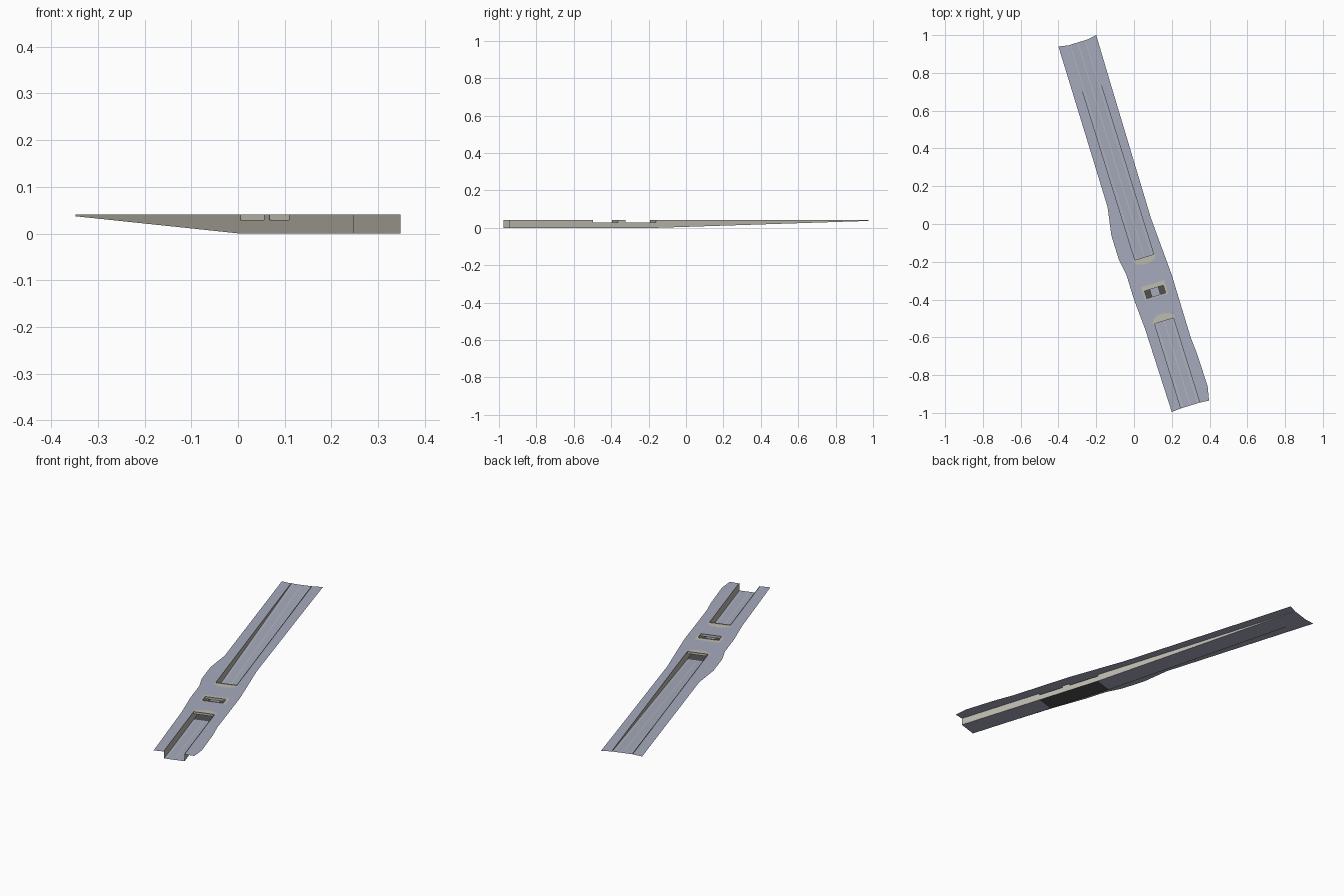
import bpy, bmesh, math
from mathutils import Vector

if "Cube" in bpy.data.objects:
    bpy.data.objects.remove(bpy.data.objects["Cube"])

A = math.radians(17.23)
S, C = math.sin(A), math.cos(A)
W = 0.052            # half width of the trench
END = 1.006          # half length
GROUND, TOP, ROOF = 0.037, 0.041, 0.029
N, F = -0.184, -0.537        # tunnel portals
S0, S1 = -0.356, -0.397      # skylight ends


def mat(name, col):
    m = bpy.data.materials.new(name)
    m.diffuse_color = (*col, 1)
    m.use_nodes = True
    m.node_tree.nodes["Principled BSDF"].inputs["Base Color"].default_value = m.diffuse_color
    return m


PAVE = mat("blue_grey_paving", (0.38, 0.40, 0.50))
CONC = mat("pale_concrete", (0.52, 0.50, 0.44))
DARK = mat("dark_asphalt", (0.08, 0.08, 0.085))
LINE = mat("pale_marking", (0.50, 0.50, 0.49))


def P(v, u, z):
    """Across, along, height -> world."""
    return Vector((v * C - u * S, v * S + u * C, z))


def make(name, faces, material):
    bm = bmesh.new()
    for f in faces:
        bm.faces.new([bm.verts.new(p) for p in f])
    bmesh.ops.remove_doubles(bm, verts=bm.verts, dist=1e-5)
    finish(name, bm, material)


def finish(name, bm, material):
    me = bpy.data.meshes.new(name)
    bm.to_mesh(me)
    bm.free()
    me.materials.append(material)
    bpy.context.collection.objects.link(bpy.data.objects.new(name, me))


def floor_z(u):
    return max(0.0, (u - N) / (END - N) * GROUND)


def strip(v0, v1, u0, u1, lift=0.0):
    return [P(v0, u0, floor_z(u0) + lift), P(v1, u0, floor_z(u0) + lift),
            P(v1, u1, floor_z(u1) + lift), P(v0, u1, floor_z(u1) + lift)]


def flat(v0, v1, u0, u1, z):
    return [P(v0, u0, z), P(v1, u0, z), P(v1, u1, z), P(v0, u1, z)]


def wall(v0, u0, v1, u1, b0, b1, t):
    return [P(v0, u0, b0), P(v1, u1, b1), P(v1, u1, t), P(v0, u0, t)]


# ground sheet, notched by both trenches and pierced by the skylight
left = [(-0.40, 0.94), (-0.14, 0.09), (-0.12, -0.06), (-0.08, -0.19), (-0.04, -0.27),
        (0.0, -0.40), (0.06, -0.56), (0.20, -0.995)]
right = [(0.397, -0.935), (0.39, -0.86), (0.335, -0.69), (0.30, -0.60),
         (0.20, -0.27), (0.09, 0.03), (-0.12, 0.73), (-0.20, 1.0)]
w = lambda pts: [Vector((x, y, GROUND)) for x, y in pts]
outer = (w(left) + [P(v, u, GROUND) for v, u in ((-W, -END), (-W, F), (W, F), (W, -END))]
         + w(right) + [P(v, u, GROUND) for v, u in ((W, END), (W, N), (-W, N), (-W, END))])
bm = bmesh.new()
for ring in (outer, flat(-W, W, S1, S0, GROUND)):
    vs = [bm.verts.new(p) for p in ring]
    for i in range(len(vs)):
        bm.edges.new((vs[i - 1], vs[i]))
bmesh.ops.triangle_fill(bm, use_beauty=True, edges=bm.edges[:], normal=(0, 0, 1))
for f in bm.faces:
    f.normal_update()
    if f.normal.z < 0:
        f.normal_flip()
finish("ground_sheet", bm, PAVE)

# road floors: ramp, level trench, tunnel
make("ramp_floor", [strip(-W, W, N, END)], PAVE)
make("trench_floor", [strip(-W, W, -END, F)], PAVE)
make("tunnel_floor", [strip(-W, W, F, N)], DARK)

# lane markings on the open floors
marks = []
for u0, u1 in ((N, END), (-END, F)):
    for v in (-0.042, 0.0, 0.042):
        marks.append(strip(v - 0.002, v + 0.002, u0, u1, 0.0006))
make("lane_markings", marks, LINE)

# side walls, rising as a low curb above the ground
sides, tunnel, shaft = [], [], []
for s in (-W, W):
    sides.append(wall(s, N, s, END, 0, GROUND, TOP))
    sides.append(wall(s, -END, s, F, 0, 0, TOP))
    tunnel.append(wall(s, F, s, N, 0, 0, ROOF))
    shaft.append(wall(s, S1, s, S0, ROOF, ROOF, TOP))
make("trench_walls", sides, CONC)
make("tunnel_walls", tunnel, CONC)

# portal headwalls and skylight shaft
make("portal_headwalls", [wall(-W, u, W, u, ROOF, ROOF, TOP) for u in (N, F)], CONC)
shaft += [wall(-W, u, W, u, ROOF, ROOF, TOP) for u in (S0, S1)]
make("skylight_shaft", shaft, CONC)

# tunnel roof either side of the skylight, and the slab bridging it
make("tunnel_roof", [flat(-W, W, F, S1, ROOF), flat(-W, W, S0, N, ROOF)], CONC)
make("skylight_slab", [flat(-0.024, 0.024, S1, S0, ROOF)], PAVE)


# pale aprons: half ellipses at the portals, frame at the skylight
def apron(u0, depth):
    pts = [(0.062 * math.cos(math.pi * i / 14), depth * math.sin(math.pi * i / 14))
           for i in range(15)]
    return [P(v, u0 + d, GROUND + 0.0006) for v, d in pts]


make("portal_aprons", [apron(N, -0.037), apron(F, 0.04)], CONC)
z = GROUND + 0.0006
make("skylight_apron", [
    flat(-0.064, 0.064, S0, S0 + 0.025, z), flat(-0.064, 0.064, S1 - 0.008, S1, z),
    flat(-0.064, -W, S1, S0, z), flat(W, 0.064, S1, S0, z)], CONC)
